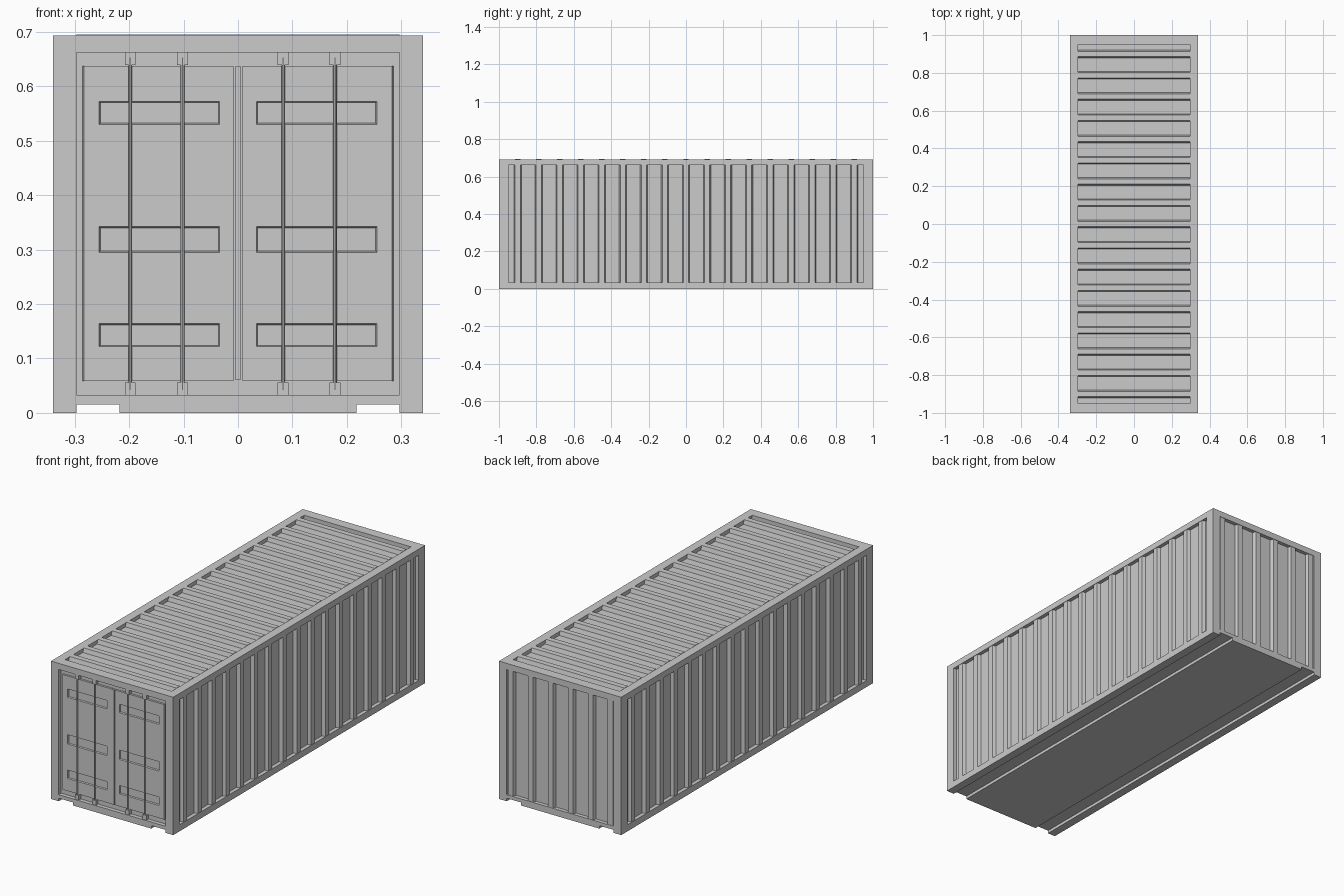
import bpy, bmesh
from mathutils import Vector as V

if "Cube" in bpy.data.objects:
    bpy.data.objects.remove(bpy.data.objects["Cube"])

W, L, H = 0.34, 1.0, 0.693       # half width, half length, height
WI, LI = 0.297, 0.95             # frame openings
Z0, Z1 = 0.033, 0.662
DEPTH = 0.02                     # panel recess


def finish(name, bm):
    bmesh.ops.recalc_face_normals(bm, faces=bm.faces[:])
    me = bpy.data.meshes.new(name)
    bm.to_mesh(me)
    bm.free()
    ob = bpy.data.objects.new(name, me)
    bpy.context.collection.objects.link(ob)
    return ob


def box(name, x0, x1, y0, y1, z0, z1):
    bm = bmesh.new()
    bmesh.ops.create_cube(bm, size=1)
    for v in bm.verts:
        v.co = V(((x0 + x1) / 2 + v.co.x * (x1 - x0),
                  (y0 + y1) / 2 + v.co.y * (y1 - y0),
                  (z0 + z1) / 2 + v.co.z * (z1 - z0)))
    return finish(name, bm)


def prism(name, pts, origin, u, d, ext, half):
    """Profile in the u/d plane, extruded both ways along ext."""
    bm = bmesh.new()
    o, u, d, ext = V(origin), V(u), V(d), V(ext)
    a = [bm.verts.new(o + u * p + d * q - ext * half) for p, q in pts]
    b = [bm.verts.new(o + u * p + d * q + ext * half) for p, q in pts]
    n = len(pts)
    bm.faces.new(a)
    bm.faces.new(b)
    for i in range(n):
        j = (i + 1) % n
        bm.faces.new((a[i], a[j], b[j], b[i]))
    return finish(name, bm)


def ridges(half, centres, height):
    """Flat strip with narrow trapezoid ridges."""
    pts = [(-half, -0.005), (-half, 0.001)]
    for c in centres:
        pts += [(max(c - 0.02, -half + 0.001), 0.001), (c - 0.014, height),
                (c + 0.014, height), (min(c + 0.02, half - 0.001), 0.001)]
    return pts + [(half, 0.001), (half, -0.005)]


# Inner body
box("body_core", -W + DEPTH, W - DEPTH, -L + DEPTH, L - DEPTH, 0.02, H - DEPTH)

# Floor with two long grooves underneath
half = [(0.218, 0), (0.218, 0.015), (WI, 0.015), (WI, 0), (W, 0), (W, Z0)]
floor = half + [(-x, z) for x, z in reversed(half)]
prism("floor_base", floor, (0, 0, 0), (1, 0, 0), (0, 0, 1), (0, 1, 0), L)

# Frame: corner posts, top rails and end headers
for s, side in ((-1, "left"), (1, "right")):
    xs = sorted((s * WI, s * W))
    for t, end in ((-1, "front"), (1, "back")):
        box(f"corner_post_{end}_{side}", *xs, *sorted((t * LI, t * L)), Z0, Z1)
    box(f"top_rail_{side}", *xs, -L, L, Z1, H)
for t, end in ((-1, "front"), (1, "back")):
    box(f"top_header_{end}", -WI, WI, *sorted((t * LI, t * L)), Z1, H)

# Corrugated panels on the sides, roof and back
zm, zh = (Z0 + Z1) / 2, (Z1 - Z0) / 2
long_centres = [i * 0.1125 for i in range(-8, 9)]
for s, side in ((-1, "left"), (1, "right")):
    prism(f"side_panel_{side}", ridges(LI, long_centres, DEPTH - 0.002),
          (s * (W - DEPTH), 0, zm), (0, 1, 0), (s, 0, 0), (0, 0, 1), zh)
prism("roof_panel", ridges(LI, long_centres, DEPTH + 0.002),
      (0, 0, H - DEPTH), (0, 1, 0), (0, 0, 1), (1, 0, 0), WI)
back_centres = [(i - 2.5) * 0.111 for i in range(6)]
prism("back_panel", ridges(WI, back_centres, DEPTH - 0.002),
      (0, L - DEPTH, zm), (1, 0, 0), (0, 1, 0), (0, 0, 1), zh)

# Doors: a grid face with three pressed-in rectangles each
zs = [0.059, 0.122, 0.164, 0.295, 0.342, 0.53, 0.572, 0.637]
yd = -L + 0.01
for s, side in ((-1, "left"), (1, "right")):
    xs = [s * x for x in (0.008, 0.034, 0.255, 0.283)]
    bm = bmesh.new()
    grid = [[bm.verts.new((x, yd, z)) for z in zs] for x in xs]
    pressed = []
    for i in range(3):
        for j in range(7):
            q = [grid[i][j], grid[i + 1][j], grid[i + 1][j + 1], grid[i][j + 1]]
            f = bm.faces.new(q if s > 0 else q[::-1])
            if i == 1 and j % 2:
                pressed.append(f)
    bm.normal_update()
    rim = [e for e in bm.edges if e.is_boundary]
    bmesh.ops.inset_individual(bm, faces=pressed, thickness=0.003, depth=-0.007)
    ext = bmesh.ops.extrude_edge_only(bm, edges=rim)
    for v in ext["geom"]:
        if isinstance(v, bmesh.types.BMVert):
            v.co.y = -L + DEPTH + 0.002
            v.co.x += 0.003 if abs(v.co.x) > 0.28 and s > 0 else 0
            v.co.x -= 0.003 if abs(v.co.x) > 0.28 and s < 0 else 0
    finish(f"door_{side}", bm)

# Strip covering the joint between the doors
box("door_centre_strip", -0.005, 0.005, -L + 0.007, -L + 0.022, 0.06, 0.637)

# Locking bars with their top and bottom brackets
for k, x in enumerate((-0.198, -0.102, 0.083, 0.178), 1):
    bm = bmesh.new()
    bmesh.ops.create_cone(bm, cap_ends=True, segments=8, radius1=0.0035,
                          radius2=0.0035, depth=0.61)
    bmesh.ops.translate(bm, verts=bm.verts[:], vec=(x, -L + 0.006, zm))
    finish(f"locking_bar_{k}", bm)
    for name, a, b in (("bottom", Z0, 0.056), ("top", 0.639, Z1)):
        box(f"bar_bracket_{name}_{k}", x - 0.01, x + 0.01, -L + 0.003, -L + 0.025, a, b)
